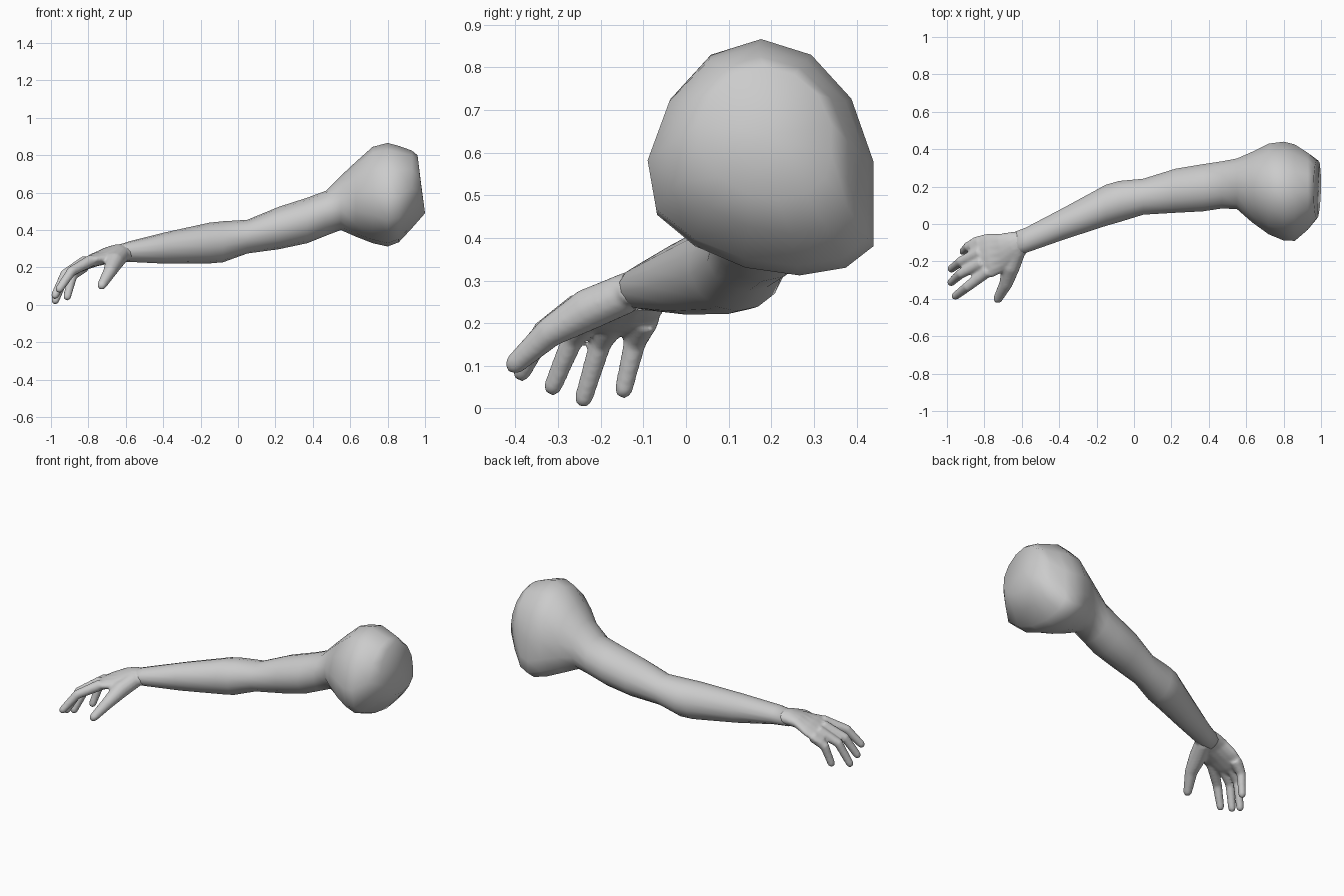
import bpy, bmesh, math
from mathutils import Vector

if "Cube" in bpy.data.objects:
    bpy.data.objects.remove(bpy.data.objects["Cube"])

skin = bpy.data.materials.new("grey skin")
skin.diffuse_color = (0.6, 0.6, 0.6, 1)
skin.use_nodes = True
skin.node_tree.nodes["Principled BSDF"].inputs["Base Color"].default_value = skin.diffuse_color


def loft(bm, rings):
    """Skin a closed tube over equally sized rings, with fan caps."""
    vs = [[bm.verts.new(p) for p in r] for r in rings]
    n = len(vs[0])
    for a, b in zip(vs, vs[1:]):
        for i in range(n):
            bm.faces.new((a[i], a[(i + 1) % n], b[(i + 1) % n], b[i]))
    for r in (vs[0], vs[-1]):
        c = bm.verts.new(sum((v.co for v in r), Vector()) / n)
        for i in range(n):
            bm.faces.new((r[i], r[(i + 1) % n], c))


def finish(bm, name):
    bmesh.ops.recalc_face_normals(bm, faces=bm.faces)
    for f in bm.faces:
        f.smooth = True
    me = bpy.data.meshes.new(name)
    bm.to_mesh(me)
    bm.free()
    me.materials.append(skin)
    ob = bpy.data.objects.new(name, me)
    bpy.context.collection.objects.link(ob)
    return ob


# Arm and shoulder: x, y low, y high, z low, z high, widest height, skew, lean
SECTIONS = [
    (-.66, -.17, -.05, .23, .315, .5, 0, 0),
    (-.58, -.155, -.02, .23, .34, .5, 0, 0),
    (-.38, -.085, .085, .22, .39, .5, 0, 0),
    (-.15, -.01, .21, .222, .44, .5, 0, 0),
    (-.08, .01, .23, .228, .447, .5, 0, 0),
    (.05, .05, .242, .275, .455, .5, 0, 0),
    (.22, .06, .295, .298, .525, .5, 0, 0),
    (.37, .068, .32, .33, .573, .5, 0, 0),
    (.47, .083, .335, .37, .61, .5, 0, 0),
    (.55, .08, .35, .40, .69, .48, .01, 0),
    (.63, .01, .385, .365, .765, .44, .04, 0),
    (.72, -.055, .43, .33, .845, .38, .07, 0),
    (.80, -.088, .44, .312, .866, .33, .09, 0),
    (.86, -.09, .425, .335, .85, .33, .09, 0),
    (.93, -.03, .38, .41, .825, .38, .07, 0),
    (.98, .03, .34, .49, .80, .45, .03, -.02),
]


def arm_ring(x, y0, y1, z0, z1, wide, skew, lean, n=14):
    mid = z0 + (z1 - z0) * wide
    pts = []
    for i in range(n):
        t = math.tau * (i + .5) / n
        c, s = math.cos(t), math.sin(t) / math.cos(math.pi / n * (n // 2 % 2 == 0))
        y = (y0 + y1) / 2 + (y1 - y0) / 2 * c / math.cos(math.pi / n) + skew * max(0, -s)
        z = mid + s * ((z1 - mid) if s > 0 else (mid - z0))
        pts.append(Vector((x + lean * s, min(y, y1), z)))
    return pts


bm = bmesh.new()
loft(bm, [arm_ring(*s) for s in SECTIONS])
finish(bm, "arm_and_shoulder")

# Hand: palm sections as centre, half width vector, half thickness
PALM = [
    ((-.59, -.095, .282), (.02, -.058, 0), .048),
    ((-.64, -.115, .28), (.025, -.072, 0), .046),
    ((-.70, -.15, .262), (.02, -.098, -.01), .043),
    ((-.77, -.168, .24), (.015, -.118, .005), .037),
    ((-.83, -.178, .212), (.02, -.112, .015), .03),
    ((-.865, -.178, .192), (.02, -.09, .015), .02),
]
bm = bmesh.new()
rings = []
for c, a, h in PALM:
    a = Vector(a)
    up = Vector((-.35, 0, 1)).normalized() * h
    rings.append([Vector(c) + a * math.cos(t) + up * math.sin(t)
                  for t in (math.tau * i / 16 for i in range(16))])
loft(bm, rings)


def digit(points, radii):
    """Tapered, bent finger with a rounded tip."""
    pts = [Vector(p) for p in points]
    end = (pts[-1] - pts[-2]).normalized()
    r = radii[-1]
    pts += [pts[-1] + end * r * .6, pts[-1] + end * r * .95]
    radii = list(radii) + [r * .8, r * .35]
    out = []
    for i, p in enumerate(pts):
        d = pts[min(i + 1, len(pts) - 1)] - pts[max(i - 1, 0)]
        u = d.cross(Vector((0, 0, 1))).normalized()
        w = u.cross(d).normalized()
        out.append([p + (u * math.cos(t) + w * math.sin(t)) * radii[i]
                    for t in (math.tau * k / 12 for k in range(12))])
    loft(bm, out)


# Four fingers from little to index
FINGERS = [
    ((-.82, -.095, .208), (-.885, -.12, .155), (-.913, -.146, .045)),
    ((-.82, -.15, .226), (-.925, -.20, .155), (-.977, -.24, .024)),
    ((-.81, -.205, .236), (-.925, -.265, .165), (-.978, -.312, .052)),
    ((-.78, -.25, .24), (-.89, -.335, .18), (-.955, -.385, .085)),
]
for f in FINGERS:
    digit(f, (.033, .027, .022))
# Thumb
digit([(-.625, -.14, .27), (-.66, -.23, .232), (-.685, -.32, .178), (-.728, -.4, .105)],
      (.048, .05, .036, .025))

hand = finish(bm, "hand")
m = hand.modifiers.new("merge", 'REMESH')
m.mode = 'VOXEL'
m.voxel_size = .008
m.use_smooth_shade = True
m = hand.modifiers.new("soften", 'SMOOTH')
m.factor = .5
m.iterations = 5
